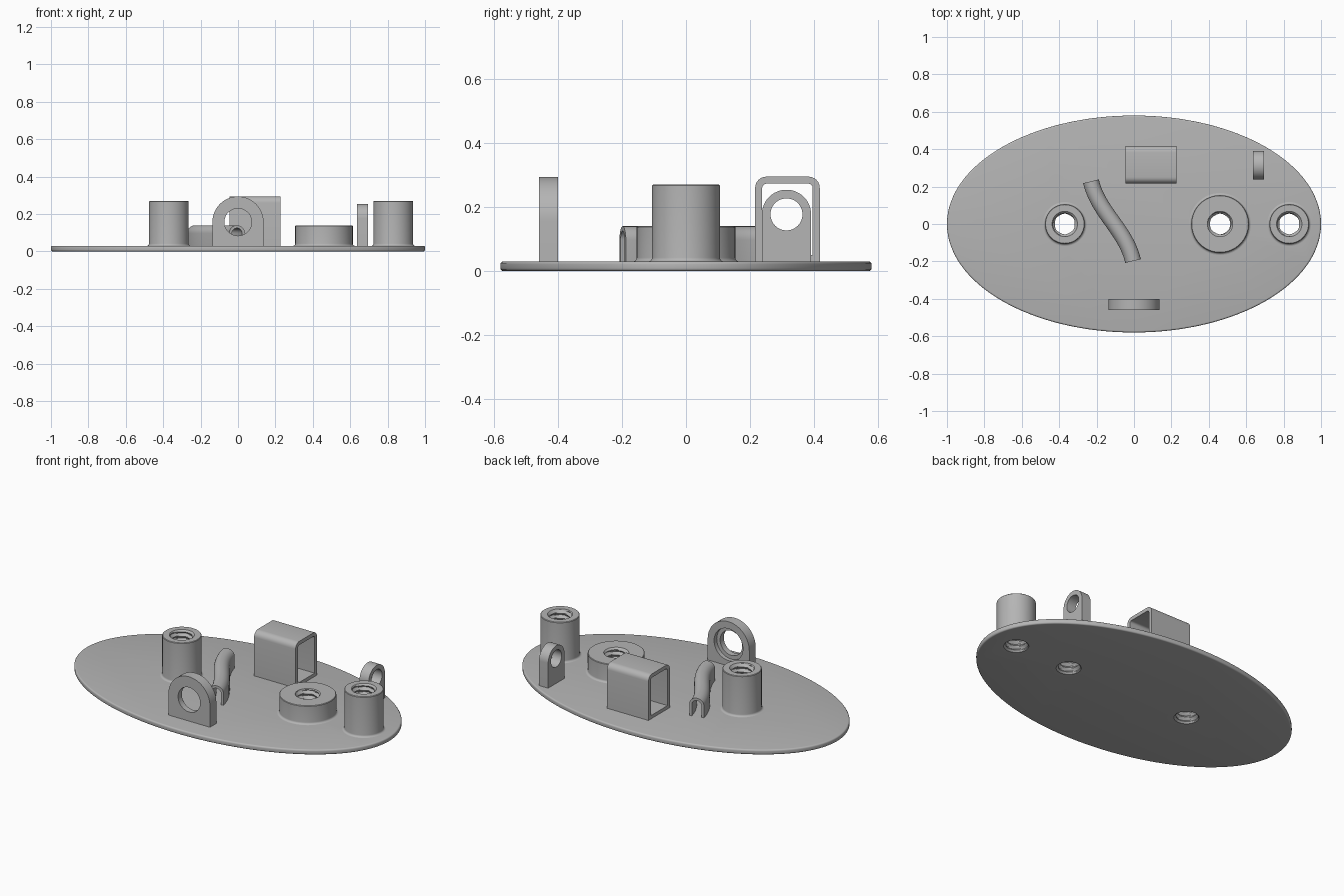
import bpy, bmesh
from math import sin, cos, pi, tau
from mathutils import Vector

cube = bpy.data.objects.get("Cube")
if cube:
    bpy.data.objects.remove(cube, do_unlink=True)

grey = bpy.data.materials.new("plain grey")
grey.use_nodes = True
grey.diffuse_color = (0.46, 0.46, 0.46, 1)
grey.node_tree.nodes["Principled BSDF"].inputs["Base Color"].default_value = (0.46, 0.46, 0.46, 1)

DECK = 0.03          # top of the base plate
MINOR, MAJOR, PITCH = 0.053, 0.068, 0.03
SLEEVE = 0.08        # where each boss passes through the plate


def make(name, rings, closed=False):
    """Skin a list of equal rings; cap the ends, or join last to first."""
    bm = bmesh.new()
    loops = [[bm.verts.new(p) for p in ring] for ring in rings]
    n = len(loops[0])
    pairs = list(zip(loops, loops[1:]))
    if closed:
        pairs.append((loops[-1], loops[0]))
    else:
        bm.faces.new(loops[0])
        bm.faces.new(loops[-1])
    for a, b in pairs:
        for i in range(n):
            j = (i + 1) % n
            bm.faces.new((a[i], a[j], b[j], b[i]))
    bmesh.ops.recalc_face_normals(bm, faces=bm.faces)
    mesh = bpy.data.meshes.new(name)
    bm.to_mesh(mesh)
    bm.free()
    mesh.materials.append(grey)
    obj = bpy.data.objects.new(name, mesh)
    bpy.context.collection.objects.link(obj)
    return obj


def arc(u, v, r, start, end, steps):
    return [(u + r * cos(start + (end - start) * i / steps),
             v + r * sin(start + (end - start) * i / steps)) for i in range(steps + 1)]


def circle(u, v, r, n=64):
    return arc(u, v, r, 0, tau, n)[:-1]


def prism(name, outline, axis, low, high):
    """Extrude a 2D outline along the x, y or z axis."""
    place = {"x": lambda u, v, t: (t, u, v),
             "y": lambda u, v, t: (u, t, v),
             "z": lambda u, v, t: (u, v, t)}[axis]
    return make(name, [[place(u, v, t) for u, v in outline] for t in (low, high)])


def select(obj):
    bpy.ops.object.select_all(action="DESELECT")
    obj.select_set(True)
    bpy.context.view_layer.objects.active = obj


def cut(obj, cutter):
    mod = obj.modifiers.new("cut", "BOOLEAN")
    mod.operation, mod.solver, mod.object = "DIFFERENCE", "EXACT", cutter
    select(obj)
    bpy.ops.object.modifier_apply(modifier=mod.name)
    bpy.data.objects.remove(cutter, do_unlink=True)


def smooth(obj):
    select(obj)
    bpy.ops.object.shade_smooth_by_angle(angle=0.55)


# Oval base plate with a rounded rim
edge = 0.009
profile = arc(-edge, edge, edge, -pi / 2, 0, 4) + arc(-edge, DECK - edge, edge, 0, pi / 2, 4)
plate = make("base_plate", [[((1 + d) * cos(tau * i / 128), (0.58 + d) * sin(tau * i / 128), z)
                             for i in range(128)] for d, z in profile])


# Threaded bosses: helical bore inside, fillet at the foot
def boss(name, x, radius, top, n=64):
    rings = []
    rows = round(top / PITCH * 6)
    for k in range(rows + 1):
        z = top * k / rows
        chamfer = MAJOR - min(z, top - z)
        ring = []
        for i in range(n):
            phase = (z / PITCH - i / n) % 1
            r = max(MINOR + (MAJOR - MINOR) * abs(2 * phase - 1), chamfer)
            ring.append((x + r * cos(tau * i / n), r * sin(tau * i / n), z))
        rings.append(ring)
    f = 0.012
    outer = [(radius - 0.003, top), (radius, top - 0.003)]
    outer += arc(radius + f, DECK + f, f, pi, 1.5 * pi, 5)
    outer += [(SLEEVE, DECK), (SLEEVE, 0)]
    rings += [[(u, v, z) for u, v in circle(x, 0, r, n)] for r, z in outer]
    obj = make(name, rings, closed=True)
    smooth(obj)
    cut(plate, prism("bore_cutter", circle(x, 0, SLEEVE), "z", -0.1, 0.1))


boss("right_tall_boss", -0.37, 0.106, 0.27)
boss("wide_boss", 0.46, 0.154, 0.14)
boss("left_tall_boss", 0.83, 0.106, 0.27)
smooth(plate)


# Upright lugs with a round top and a cross hole
def lug(name, axis, centre, height, radius, hole, low, high):
    outline = [(centre + radius, DECK)] + arc(centre, height, radius, 0, pi, 32) + [(centre - radius, DECK)]
    obj = prism(name, outline, axis, low, high)
    cut(obj, prism("hole_cutter", circle(centre, height, hole, 48), axis, low - 0.1, high + 0.1))
    return obj


front_lug = lug("front_lug", "y", 0, 0.157, 0.137, 0.073, -0.46, -0.4)
cut(front_lug, prism("recess_cutter", circle(0, 0.157, 0.095), "y", -0.425, -0.3))
smooth(front_lug)
smooth(lug("side_lug", "x", 0.314, 0.177, 0.077, 0.05, 0.635, 0.695))


# Square tube lying along x, rounded at the top and open at both ends
def tube_outline(y0, y1, z0, z1, r):
    return ([(y1, z0)] + arc(y1 - r, z1 - r, r, 0, pi / 2, 6)
            + arc(y0 + r, z1 - r, r, pi / 2, pi, 6) + [(y0, z0)])


tube = prism("square_tube", tube_outline(0.216, 0.418, DECK, 0.295, 0.035), "x", -0.045, 0.228)
cut(tube, prism("tube_cutter", tube_outline(0.238, 0.396, DECK + 0.02, 0.273, 0.014), "x", -0.2, 0.4))
smooth(tube)

# Winding arched channel swept along an S curve
p0, p1, p2, p3 = (Vector(p) for p in ((-0.23, 0.228), (-0.19, 0.06), (-0.045, -0.03), (-0.005, -0.198)))
half, wall, crown = 0.043, 0.015, 0.097
section = ([(half, DECK)] + arc(0, crown, half, 0, pi, 16) + [(-half, DECK), (wall - half, DECK)]
           + arc(0, crown, half - wall, pi, 0, 16) + [(half - wall, DECK)])
rings = []
for k in range(25):
    t = k / 24
    s = 1 - t
    pos = s**3 * p0 + 3 * s * s * t * p1 + 3 * s * t * t * p2 + t**3 * p3
    along = (s * s * (p1 - p0) + 2 * s * t * (p2 - p1) + t * t * (p3 - p2)).normalized()
    rings.append([(pos.x - along.y * u, pos.y + along.x * u, z) for u, z in section])
smooth(make("curved_channel", rings))
